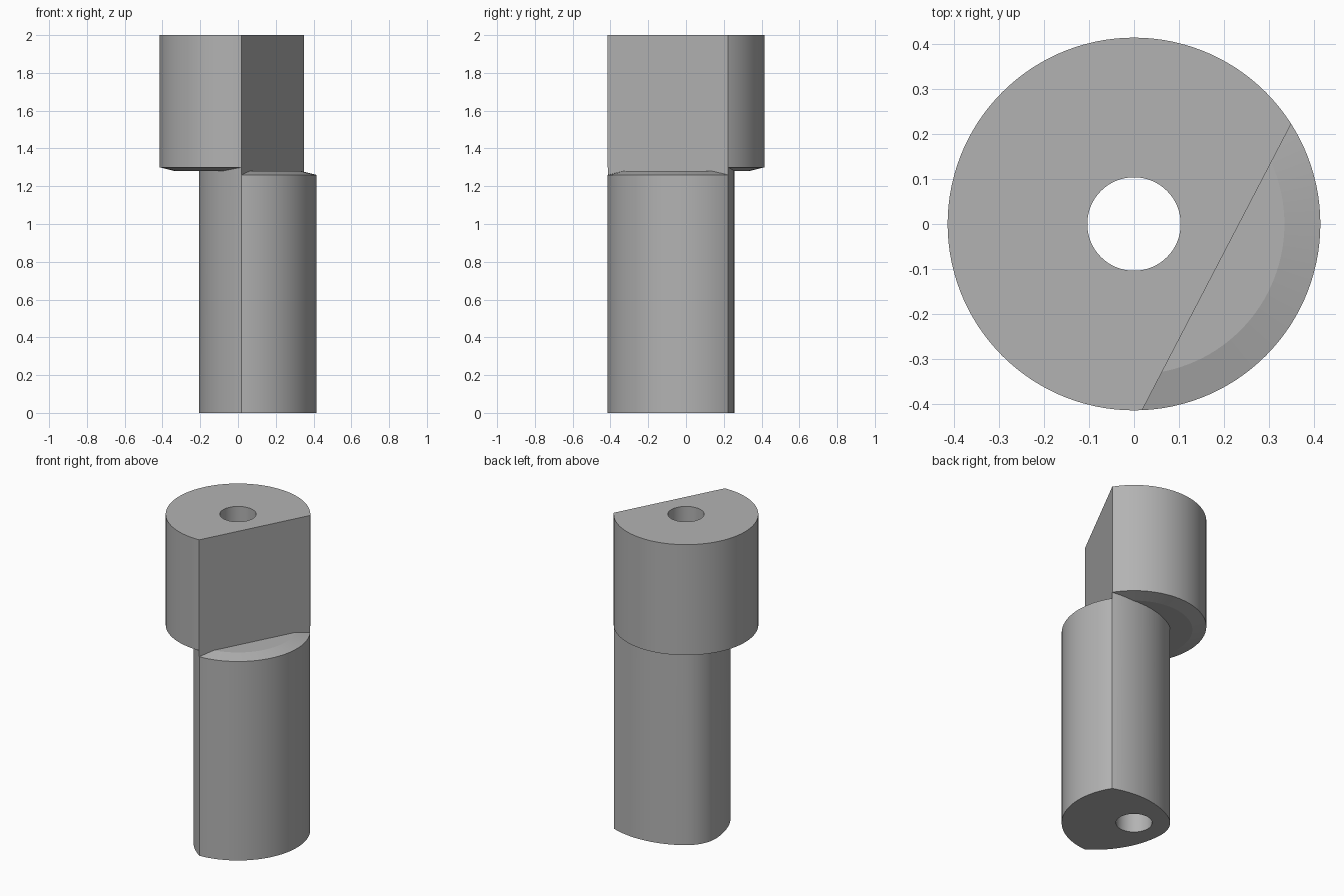
import bpy, bmesh
from math import cos, sin, pi, radians, atan2, sqrt
from mathutils import Vector

cube = bpy.data.objects.get("Cube")
if cube:
    bpy.data.objects.remove(cube, do_unlink=True)

OUTER, BORE, WALL = 0.415, 0.104, 0.2075   # radii; WALL is also the flat's offset
SIDES = 120
FLAT_ANGLE = radians(-27.5)
FLAT = Vector((cos(FLAT_ANGLE), sin(FLAT_ANGLE), 0))

grey = bpy.data.materials.new("plain grey")
grey.use_nodes = True
grey.diffuse_color = (0.45, 0.45, 0.45, 1)
grey.node_tree.nodes["Principled BSDF"].inputs["Base Color"].default_value = grey.diffuse_color


def make(name, bm):
    bmesh.ops.recalc_face_normals(bm, faces=bm.faces)
    mesh = bpy.data.meshes.new(name)
    bm.to_mesh(mesh)
    bm.free()
    mesh.materials.append(grey)
    ob = bpy.data.objects.new(name, mesh)
    bpy.context.collection.objects.link(ob)
    return ob


def ring(profile):
    """Turn a closed (radius, height) profile about z."""
    bm = bmesh.new()
    loops = [[bm.verts.new((r * cos(2 * pi * i / SIDES), r * sin(2 * pi * i / SIDES), z))
              for i in range(SIDES)] for r, z in profile]
    for k, low in enumerate(loops):
        high = loops[(k + 1) % len(loops)]
        for i in range(SIDES):
            j = (i + 1) % SIDES
            bm.faces.new((low[i], low[j], high[j], high[i]))
    return bm


def cut_flat(bm):
    """Slice off everything beyond the flat and close the cut."""
    cut = bmesh.ops.bisect_plane(bm, geom=bm.verts[:] + bm.edges[:] + bm.faces[:],
                                 plane_co=FLAT * WALL, plane_no=FLAT, clear_outer=True)
    edges = [e for e in cut["geom_cut"] if isinstance(e, bmesh.types.BMEdge)]
    bmesh.ops.contextual_create(bm, geom=edges)


def trim(ob):
    mod = ob.modifiers.new("trim", "BOOLEAN")
    mod.operation, mod.solver, mod.object = "INTERSECT", "EXACT", shank_cutter
    bpy.context.view_layer.objects.active = ob
    bpy.ops.object.modifier_apply(modifier=mod.name)


# Shank outline: a small arc around the bore, then wide arcs out to the flat's ends
BIG, TURN = 0.5175, radians(30)
shift = BIG - WALL
half = []
for i in range(13):
    a = TURN * i / 12
    half.append((WALL * cos(a), WALL * sin(a)))
for i in range(1, 25):
    a = TURN + radians(60) * i / 24
    half.append((BIG * cos(a) - shift * cos(TURN), BIG * sin(a) - shift * sin(TURN)))
half.append((-0.8, half[-1][1]))
outline = half + [(m, -t) for m, t in reversed(half[1:])]

bm = bmesh.new()
side = Vector((-FLAT.y, FLAT.x, 0))
face = bm.faces.new([bm.verts.new(-FLAT * m + side * t - Vector((0, 0, 0.5))) for m, t in outline])
top = bmesh.ops.extrude_face_region(bm, geom=[face])["geom"]
bmesh.ops.translate(bm, verts=[v for v in top if isinstance(v, bmesh.types.BMVert)], vec=(0, 0, 3))
shank_cutter = make("shank_cutter", bm)
shank_cutter.hide_render = True

# Head: round with one flat, shallow cone below
bm = ring([(BORE, 1.28), (0.335, 1.28), (OUTER, 1.30), (OUTER, 2), (BORE, 2)])
cut_flat(bm)
head = make("head", bm)

# Shank: offset section with a shallow cone on top
shank = make("shank", ring([(BORE, 0), (OUTER, 0), (OUTER, 1.26), (0.335, 1.28), (BORE, 1.28)]))
trim(shank)

# Neck: fills the corners where head and shank meet
bm = ring([(0.15, 1.22), (OUTER, 1.22), (OUTER, 1.34), (0.15, 1.34)])
cut_flat(bm)
neck = make("neck", bm)
trim(neck)

bpy.data.objects.remove(shank_cutter, do_unlink=True)

for ob in (head, shank, neck):
    bpy.ops.object.select_all(action="DESELECT")
    ob.select_set(True)
    bpy.context.view_layer.objects.active = ob
    bpy.ops.object.shade_smooth_by_angle(angle=radians(10))
